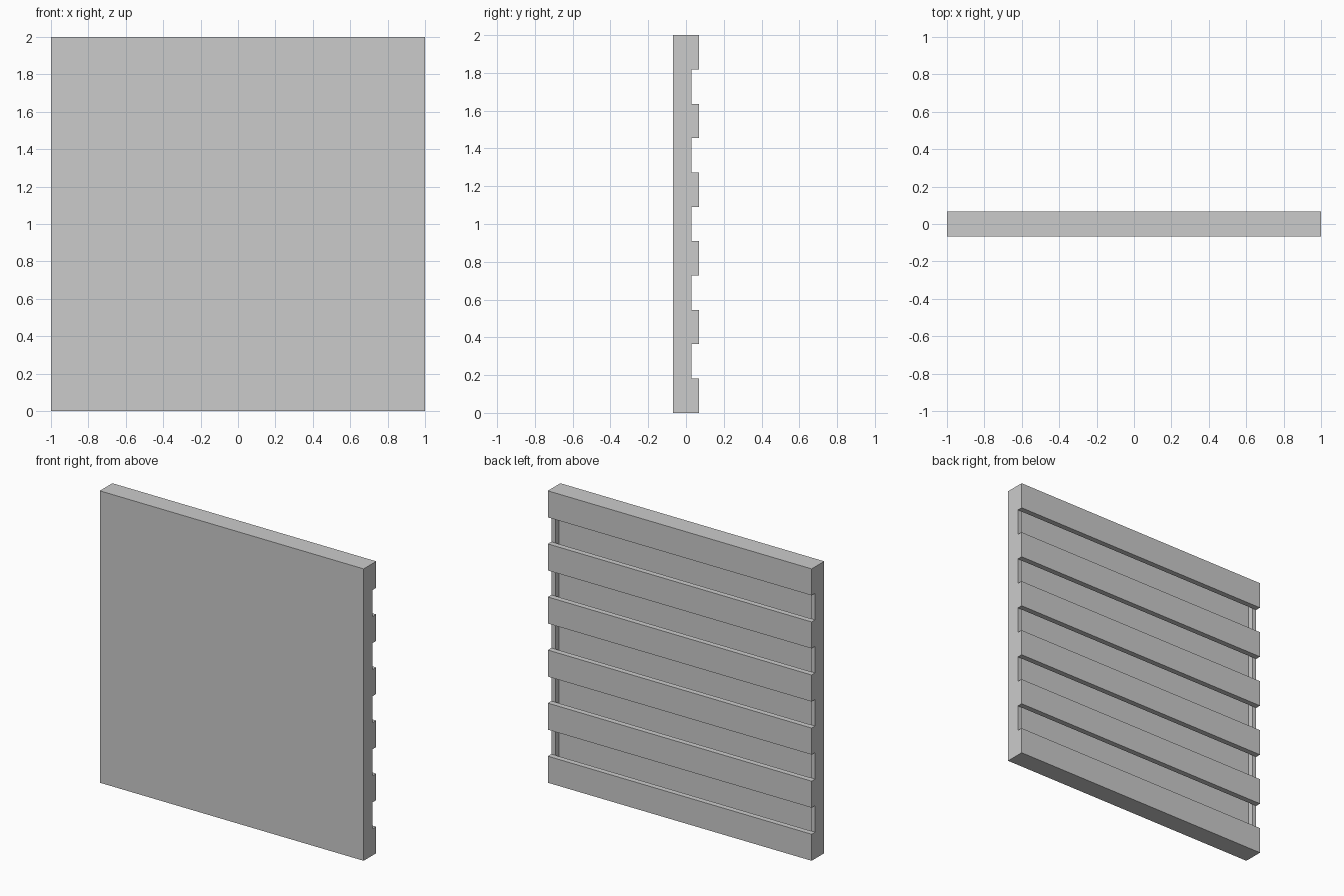
import bpy

if "Cube" in bpy.data.objects:
    bpy.data.objects.remove(bpy.data.objects["Cube"])

SIZE = 2.0            # panel width and height
FRONT, BACK = -0.068, 0.068
LIP = 0.03            # back of the tray rim, where slats rest
FLOOR = -0.01         # bottom of the shallow recess
RIM = 0.03            # rim width
SLATS = 6


def box(name, x0, x1, y0, y1, z0, z1):
    bpy.ops.mesh.primitive_cube_add(
        size=1, location=((x0 + x1) / 2, (y0 + y1) / 2, (z0 + z1) / 2))
    ob = bpy.context.object
    ob.name = name
    ob.scale = (x1 - x0, y1 - y0, z1 - z0)
    bpy.ops.object.transform_apply(location=False, rotation=False, scale=True)
    return ob


# Front board with a shallow recess in its back, leaving a thin rim
board = box("front_board", -1, 1, FRONT, LIP, 0, SIZE)
cutter = box("recess_cutter", -1 + RIM, 1 - RIM, FLOOR, BACK, RIM, SIZE - RIM)
mod = board.modifiers.new("recess", 'BOOLEAN')
mod.operation = 'DIFFERENCE'
mod.solver = 'EXACT'
mod.object = cutter
bpy.context.view_layer.objects.active = board
bpy.ops.object.modifier_apply(modifier=mod.name)
bpy.data.objects.remove(cutter, do_unlink=True)

# Horizontal slats on the back, gaps as tall as the slats
pitch = SIZE / (2 * SLATS - 1)
for i in range(SLATS):
    z = 2 * i * pitch
    box(f"back_slat_{i + 1}", -1, 1, LIP, BACK, z, z + pitch)
